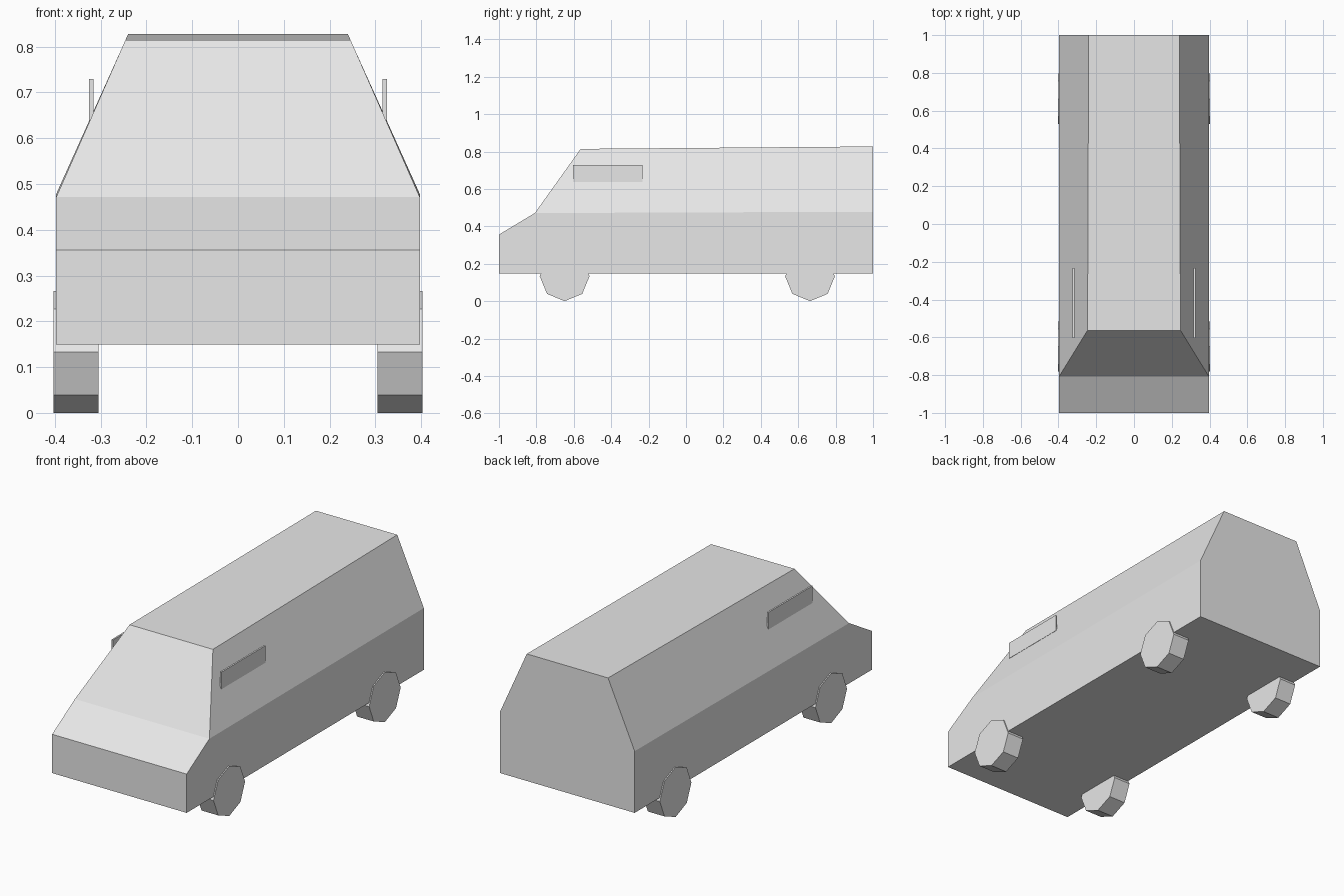
import bpy
import bmesh
import math
from mathutils import Matrix

cube = bpy.data.objects.get("Cube")
if cube:
    bpy.data.objects.remove(cube, do_unlink=True)

# Single plain grey for the whole van
GREY = (0.8, 0.8, 0.8, 1.0)
grey = bpy.data.materials.new("plain_grey")
grey.use_nodes = True
grey.diffuse_color = GREY
for node in grey.node_tree.nodes:
    if node.type == 'BSDF_PRINCIPLED':
        node.inputs["Base Color"].default_value = GREY


def finish(bm, name):
    bmesh.ops.recalc_face_normals(bm, faces=bm.faces)
    mesh = bpy.data.meshes.new(name)
    bm.to_mesh(mesh)
    bm.free()
    mesh.materials.append(grey)
    obj = bpy.data.objects.new(name, mesh)
    bpy.context.collection.objects.link(obj)
    return obj


# Body: one side outline, mirrored and bridged across the width
outline = {
    "floor_front": (0.397, -1.0, 0.149),
    "nose": (0.397, -1.0, 0.356),
    "belt_front": (0.397, -0.808, 0.471),
    "roof_front": (0.246, -0.563, 0.814),
    "roof_rear": (0.24, 1.0, 0.827),
    "belt_rear": (0.397, 1.0, 0.478),
    "floor_rear": (0.397, 1.0, 0.149),
}
bm = bmesh.new()
left = {k: bm.verts.new(p) for k, p in outline.items()}
right = {k: bm.verts.new((-x, y, z)) for k, (x, y, z) in outline.items()}
for side in (left, right):
    for names in (("floor_front", "nose", "belt_front", "belt_rear", "floor_rear"),
                  ("belt_front", "roof_front", "roof_rear", "belt_rear")):
        bm.faces.new([side[n] for n in names])
loop = list(outline)
for a, b in zip(loop, loop[1:] + loop[:1]):
    if a == "roof_rear":
        continue
    if a == "belt_rear":
        # Flat six-sided back panel
        back = ("roof_rear", "belt_rear", "floor_rear")
        bm.faces.new([left[n] for n in back] + [right[n] for n in reversed(back)])
    else:
        bm.faces.new((left[a], left[b], right[b], right[a]))
finish(bm, "body")

# Wheels: eight-sided discs with a corner pointing up
for end, y in (("front", -0.649), ("rear", 0.663)):
    for side, s in (("left", 1), ("right", -1)):
        bm = bmesh.new()
        bmesh.ops.create_cone(bm, cap_ends=True, segments=8,
                              radius1=0.133, radius2=0.133, depth=0.098,
                              matrix=Matrix.Rotation(math.pi / 2, 4, 'Y'))
        finish(bm, f"{end}_{side}_wheel").location = (s * 0.354, y, 0.133)

# Thin upright plates beside the cab
for side, s in (("left", 1), ("right", -1)):
    bm = bmesh.new()
    bmesh.ops.create_cube(bm, size=1, matrix=Matrix.Diagonal((0.009, 0.372, 0.091, 1)))
    finish(bm, f"{side}_side_plate").location = (s * 0.3205, -0.418, 0.6835)
